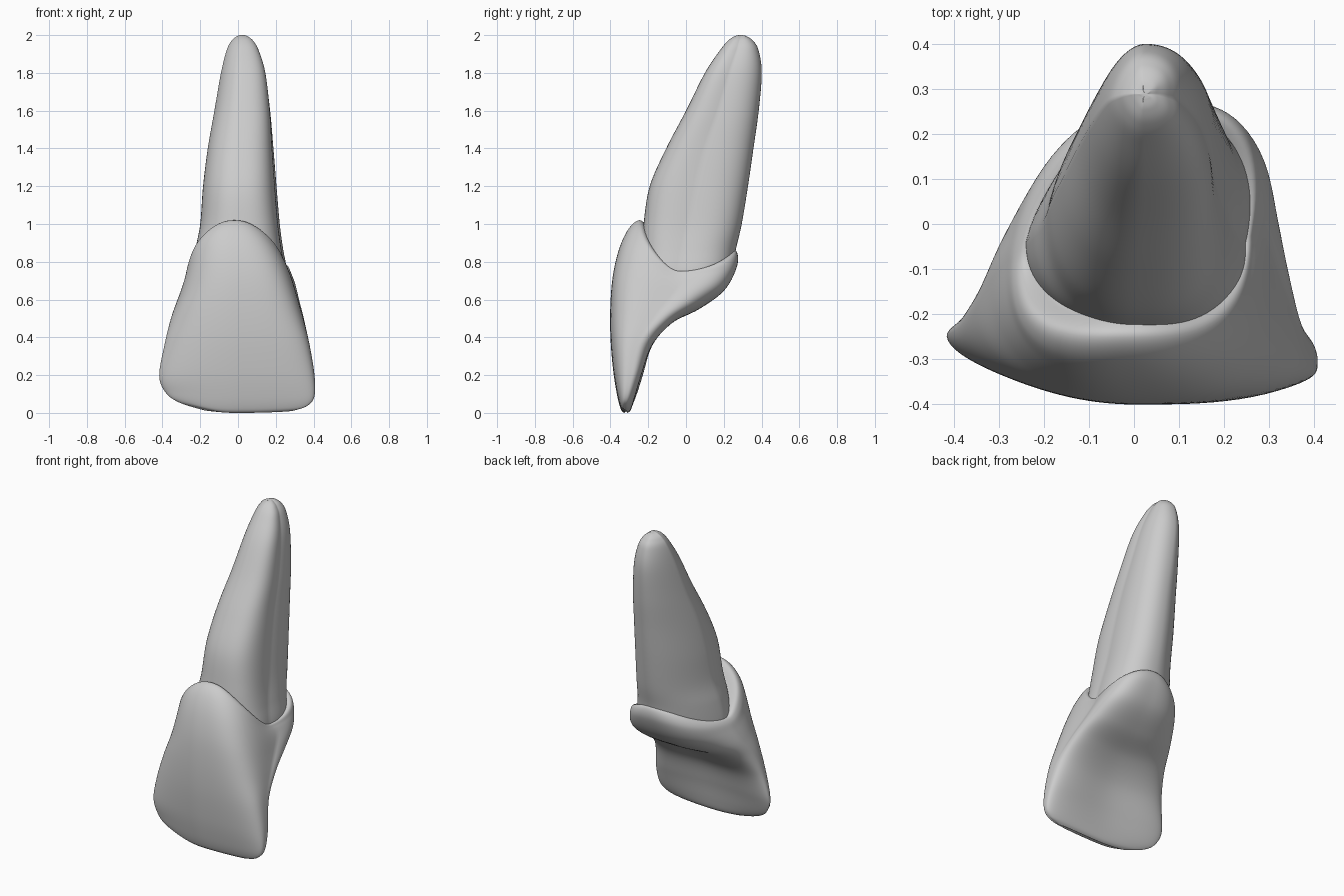
import bpy
import bmesh
from math import sin, cos, pi

SEGMENTS = 96
STEPS = 7

default_cube = bpy.data.objects.get("Cube")
if default_cube:
    bpy.data.objects.remove(default_cube, do_unlink=True)


def make_material(name, colour):
    material = bpy.data.materials.new(name)
    material.use_nodes = True
    material.diffuse_color = colour
    shader = material.node_tree.nodes["Principled BSDF"]
    shader.inputs["Base Color"].default_value = colour
    shader.inputs["Roughness"].default_value = 0.5
    return material


def smooth_rows(rows):
    """Spline through the profile rows, giving (fraction, row) pairs."""
    last = len(rows) - 1
    for i in range(last):
        before, start = rows[max(i - 1, 0)], rows[i]
        end, after = rows[i + 1], rows[min(i + 2, last)]
        for step in range(STEPS):
            u = step / STEPS
            row = []
            for a, b, c, d in zip(before, start, end, after):
                slope_in, slope_out = (c - a) / 2, (d - b) / 2
                row.append(b + u * slope_in
                           + u * u * (3 * (c - b) - 2 * slope_in - slope_out)
                           + u ** 3 * (2 * (b - c) + slope_in + slope_out))
            yield (i + u) / last, row
    yield 1.0, rows[-1]


def ring_point(angle, row, fraction, roundness, hollow):
    """Point on a closed ring through front, left, back and right profiles."""
    front, left, right, back = row[:3], row[3:6], row[6:9], row[9:]
    s, c = sin(angle), -cos(angle)
    is_back = c > 0
    side_x, side_y, side_z = left if s >= 0 else right
    end_x, end_y, end_z = back if is_back else front
    low, high = roundness[("back" if is_back else "front",
                           "left" if s >= 0 else "right")]
    power = low + (high - low) * fraction ** 2
    norm = (abs(s) ** power + abs(c) ** power) ** (1 / power)
    across, along = abs(s) / norm, abs(c) / norm
    x = end_x * along + side_x * across
    y = side_y + (end_y - side_y) * along
    z = end_z + (side_z - end_z) * abs(s) ** (2 if is_back else 2.4)
    # A scooped back face between two raised side ridges
    if is_back:
        y -= hollow * sin(pi * fraction) ** 2 * c ** 4
    return x, y, z


def loft(name, rows, roundness, material, hollow=0.0):
    bm = bmesh.new()
    rings = []
    for fraction, row in smooth_rows(rows):
        rings.append([bm.verts.new(ring_point(2 * pi * k / SEGMENTS, row, fraction,
                                              roundness, hollow))
                      for k in range(SEGMENTS)])
    for lower, upper in zip(rings, rings[1:]):
        for k in range(SEGMENTS):
            n = (k + 1) % SEGMENTS
            bm.faces.new((lower[k], lower[n], upper[n], upper[k]))
    # Close both ends with a fan
    for ring in (rings[0], rings[-1]):
        centre = ring[0].co.copy() * 0
        for vert in ring:
            centre += vert.co / SEGMENTS
        hub = bm.verts.new(centre)
        for k in range(SEGMENTS):
            bm.faces.new((ring[k], ring[(k + 1) % SEGMENTS], hub))
    bmesh.ops.recalc_face_normals(bm, faces=bm.faces)
    mesh = bpy.data.meshes.new(name)
    bm.to_mesh(mesh)
    bm.free()
    mesh.materials.append(material)
    for face in mesh.polygons:
        face.use_smooth = True
    obj = bpy.data.objects.new(name, mesh)
    bpy.context.collection.objects.link(obj)
    return obj


enamel = make_material("light grey", (0.6, 0.6, 0.6, 1.0))

# Crown: front, left, right and back points (x, y, z) of each ring
crown_rows = [
    (0, -.328, 0, .3, -.325, .015, -.2, -.305, .02, 0, -.308, 0),
    (0, -.345, .02, .37, -.325, .04, -.32, -.285, .06, 0, -.285, .02),
    (0, -.364, .09, .405, -.315, .09, -.385, -.265, .11, 0, -.255, .08),
    (0, -.385, .22, .405, -.29, .2, -.417, -.25, .2, 0, -.21, .2),
    (0, -.4, .4, .377, -.25, .37, -.387, -.23, .37, 0, -.145, .35),
    (0, -.4, .58, .345, -.165, .5, -.355, -.18, .5, .03, -.03, .47),
    (0, -.385, .74, .315, -.08, .6, -.32, -.11, .6, .05, .12, .55),
    (-.01, -.35, .88, .292, -.02, .68, -.287, -.07, .68, .06, .24, .65),
    (-.02, -.3, .98, .27, -.02, .73, -.265, -.06, .73, .06, .29, .78),
    (-.02, -.245, 1.02, .25, -.03, .75, -.24, -.06, .75, .06, .268, .86),
    (-.01, -.2, .98, .2, -.03, .73, -.2, -.05, .73, .04, .2, .83),
]
loft("crown", crown_rows, {
    ("front", "left"): (3.4, 3.2), ("front", "right"): (1.5, 3.7),
    ("back", "left"): (2.6, 2.4), ("back", "right"): (2.6, 1.9),
}, enamel, hollow=0.055)

# Root: height, front y, left x, right x, widest y, back x and y
root_profile = [
    (.68, -.2, .25, -.24, -.04, .06, .22),
    (.76, -.23, .248, -.24, -.04, .06, .245),
    (.87, -.235, .229, -.225, -.02, .055, .265),
    (1, -.225, .211, -.2, .01, .055, .295),
    (1.2, -.192, .195, -.185, .05, .05, .328),
    (1.4, -.105, .18, -.16, .1, .045, .357),
    (1.6, 0, .165, -.125, .17, .035, .385),
    (1.8, .1, .14, -.09, .23, .025, .401),
    (1.92, .18, .105, -.06, .27, .022, .384),
    (1.97, .222, .076, -.034, .283, .021, .355),
    (1.993, .255, .048, -.008, .289, .02, .323),
    (2, .28, .028, .012, .289, .02, .298),
]
root_rows = [((left + right) / 2, front, z, left, side, z, right, side, z, back_x, back, z)
             for z, front, left, right, side, back_x, back in root_profile]
loft("root", root_rows, {
    ("front", "left"): (2.9, 2), ("front", "right"): (2.3, 2),
    ("back", "left"): (2.25, 2), ("back", "right"): (1.9, 2),
}, enamel)
